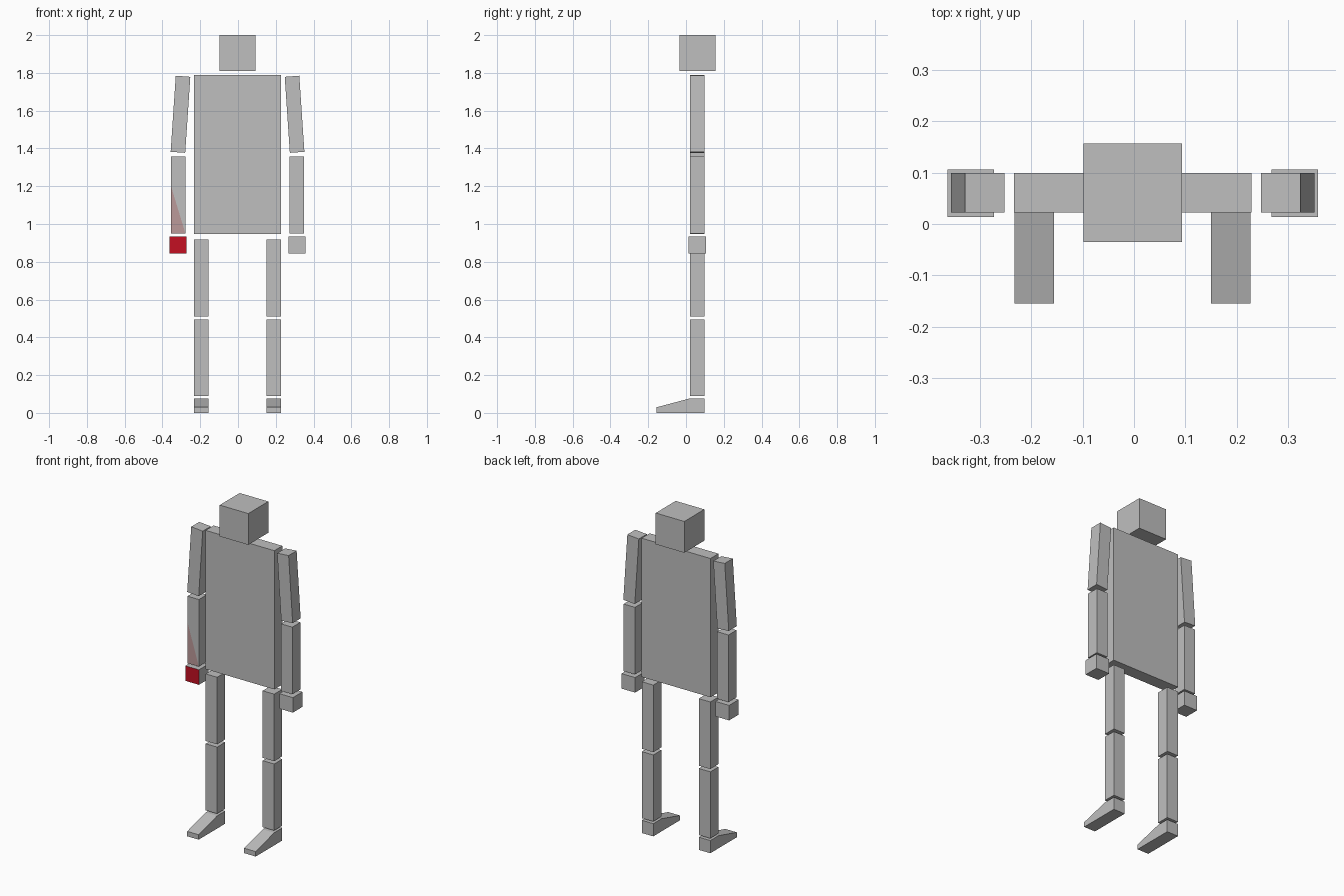
import bpy, bmesh
from mathutils import Vector

if "Cube" in bpy.data.objects:
    bpy.data.objects.remove(bpy.data.objects["Cube"])

CX = -0.0025             # plane of symmetry of the body
Y0, Y1 = 0.022, 0.099    # shared depth of torso and limbs


def material(name, rgb):
    m = bpy.data.materials.new(name)
    m.diffuse_color = (*rgb, 1)
    m.use_nodes = True
    m.node_tree.nodes["Principled BSDF"].inputs["Base Color"].default_value = m.diffuse_color
    return m


grey = material("grey", (0.52, 0.52, 0.52))
red = material("red", (0.55, 0.005, 0.016))
pink = material("pale_red", (0.50, 0.32, 0.32))


def prism(name, profile, axis, lo, hi):
    """Extrude a profile along x (points are y, z) or along y (points are x, z)."""
    def place(a, b, d):
        return (d, a, b) if axis == "x" else (a, d, b)

    bm = bmesh.new()
    ends = [[bm.verts.new(place(a, b, d)) for a, b in profile] for d in (lo, hi)]
    for ring in ends:
        bm.faces.new(ring)
    n = len(profile)
    for i in range(n):
        j = (i + 1) % n
        bm.faces.new((ends[0][i], ends[0][j], ends[1][j], ends[1][i]))
    bmesh.ops.recalc_face_normals(bm, faces=bm.faces[:])
    mesh = bpy.data.meshes.new(name)
    bm.to_mesh(mesh)
    bm.free()
    ob = bpy.data.objects.new(name, mesh)
    bpy.context.collection.objects.link(ob)
    mesh.materials.append(grey)
    return ob


def box(name, x, y, z):
    return prism(name, [(x[0], z[0]), (x[1], z[0]), (x[1], z[1]), (x[0], z[1])], "y", *y)


# Head and torso
box("head", (CX - 0.096, CX + 0.096), (-0.035, 0.157), (1.81, 2.0))
box("torso", (CX - 0.231, CX + 0.231), (Y0, Y1), (0.947, 1.789))

# Limbs on both sides
for side, s in (("left", 1), ("right", -1)):
    def span(a, b):
        return sorted((CX + s * a, CX + s * b))

    # Upper arm leans outward towards the elbow
    arm = [(0.250, 1.779), (0.327, 1.785), (0.354, 1.382), (0.277, 1.377)]
    prism(side + "_upper_arm", [(CX + s * x, z) for x, z in arm], "y", Y0, Y1)
    forearm = box(side + "_forearm", span(0.276, 0.352), (Y0, Y1), (0.950, 1.357))
    hand = box(side + "_hand", span(0.270, 0.361), (0.014, 0.106), (0.844, 0.935))

    # Leg
    leg = span(0.153, 0.230)
    box(side + "_thigh", leg, (Y0, Y1), (0.511, 0.918))
    box(side + "_shin", leg, (Y0, Y1), (0.090, 0.494))
    foot = [(-0.155, 0), (Y1, 0), (Y1, 0.077), (Y0, 0.077), (-0.155, 0.030)]
    prism(side + "_foot", foot, "x", *leg)

    if side == "right":
        # Red front of the hand
        hand.data.materials.append(red)
        for p in hand.data.polygons:
            if p.normal.y < -0.9:
                p.material_index = 1
        # Pale red corner cut diagonally into the front of the forearm
        forearm.data.materials.append(pink)
        a = Vector((CX - 0.352, Y0, 1.20))
        b = Vector((CX - 0.276, Y0, 0.950))
        normal = Vector((b.z - a.z, 0, a.x - b.x))   # points to the lower corner
        bm = bmesh.new()
        bm.from_mesh(forearm.data)
        front = [f for f in bm.faces if f.normal.y < -0.9][0]
        bmesh.ops.bisect_plane(bm, geom=[front, *front.edges, *front.verts],
                               dist=0.0005, plane_co=a, plane_no=normal)
        bm.normal_update()
        for f in bm.faces:
            inside = (f.calc_center_median() - a).dot(normal) > 0
            if f.normal.y < -0.9 and inside:
                f.material_index = 1
        bm.to_mesh(forearm.data)
        bm.free()
